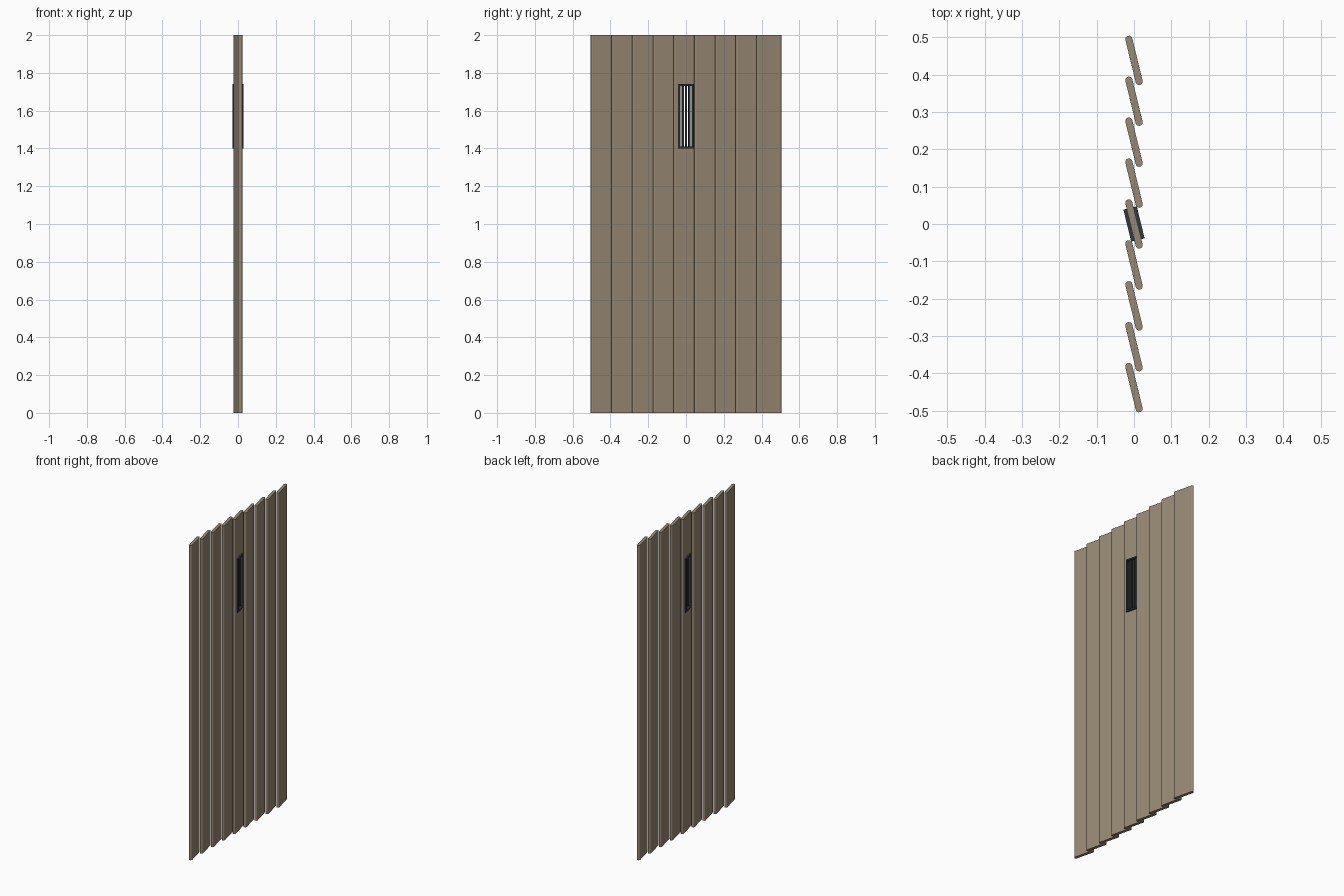
import bpy, bmesh, math

if "Cube" in bpy.data.objects:
    bpy.data.objects.remove(bpy.data.objects["Cube"])

TILT = math.radians(13.7)
PITCH, HEIGHT = 0.1096, 2.0
R, HALF = 0.0095, 0.0582          # slat end radius, half length between end centres


def material(name, rgb):
    m = bpy.data.materials.new(name)
    m.diffuse_color = (*rgb, 1)
    m.use_nodes = True
    m.node_tree.nodes["Principled BSDF"].inputs["Base Color"].default_value = m.diffuse_color
    return m


wood = material("weathered brown", (0.31, 0.25, 0.175))
iron = material("dark iron", (0.035, 0.042, 0.05))


def finish(bm, name, mat, y=0.0):
    bmesh.ops.recalc_face_normals(bm, faces=bm.faces)
    me = bpy.data.meshes.new(name)
    bm.to_mesh(me)
    bm.free()
    me.materials.append(mat)
    ob = bpy.data.objects.new(name, me)
    bpy.context.collection.objects.link(ob)
    ob.location.y = y
    ob.rotation_euler.z = TILT
    return ob


def slat(name, y):
    # round-ended plan profile pulled up to full height
    bm = bmesh.new()
    n = 8
    pts = []
    for side, start in ((1, 0), (-1, math.pi)):
        for i in range(n + 1):
            a = start + math.pi * i / n
            pts.append((R * math.cos(a), side * HALF + R * math.sin(a), 0))
    f = bm.faces.new([bm.verts.new(p) for p in pts])
    ext = bmesh.ops.extrude_face_region(bm, geom=[f], use_keep_orig=True)
    verts = [v for v in ext["geom"] if isinstance(v, bmesh.types.BMVert)]
    bmesh.ops.translate(bm, verts=verts, vec=(0, 0, HEIGHT))
    return finish(bm, name, wood, y)


def box(name, center, size, mat):
    bm = bmesh.new()
    bmesh.ops.create_cube(bm, size=1)
    bmesh.ops.scale(bm, verts=bm.verts, vec=size)
    bmesh.ops.translate(bm, verts=bm.verts, vec=center)
    return finish(bm, name, mat)


# row of overlapping slats
slats = [slat(f"slat_{i + 1}", (i - 4) * PITCH) for i in range(9)]

# window opening through the middle slat
Z0, Z1, W, D, B = 1.40, 1.74, 0.088, 0.037, 0.009
zc, h = (Z0 + Z1) / 2, Z1 - Z0
cutter = box("window_cutter", (0, 0, zc), (0.1, W - B, h - B), iron)
cutter.hide_render = True
cutter.hide_viewport = True
mod = slats[4].modifiers.new("window", "BOOLEAN")
mod.operation = 'DIFFERENCE'
mod.solver = 'EXACT'
mod.object = cutter

# window frame
for s, n in ((-1, "near"), (1, "far")):
    box(f"frame_{n}_side", (0, s * (W - B) / 2, zc), (D, B, h), iron)
for z, n in ((Z0 + B / 2, "sill"), (Z1 - B / 2, "head")):
    box(f"frame_{n}", (0, 0, z), (D, W - 2 * B, B), iron)

# upright bars
for i in (-1, 0, 1):
    box(f"bar_{i + 2}", (0, i * 0.0175, zc), (0.012, 0.009, h - 2 * B), iron)
